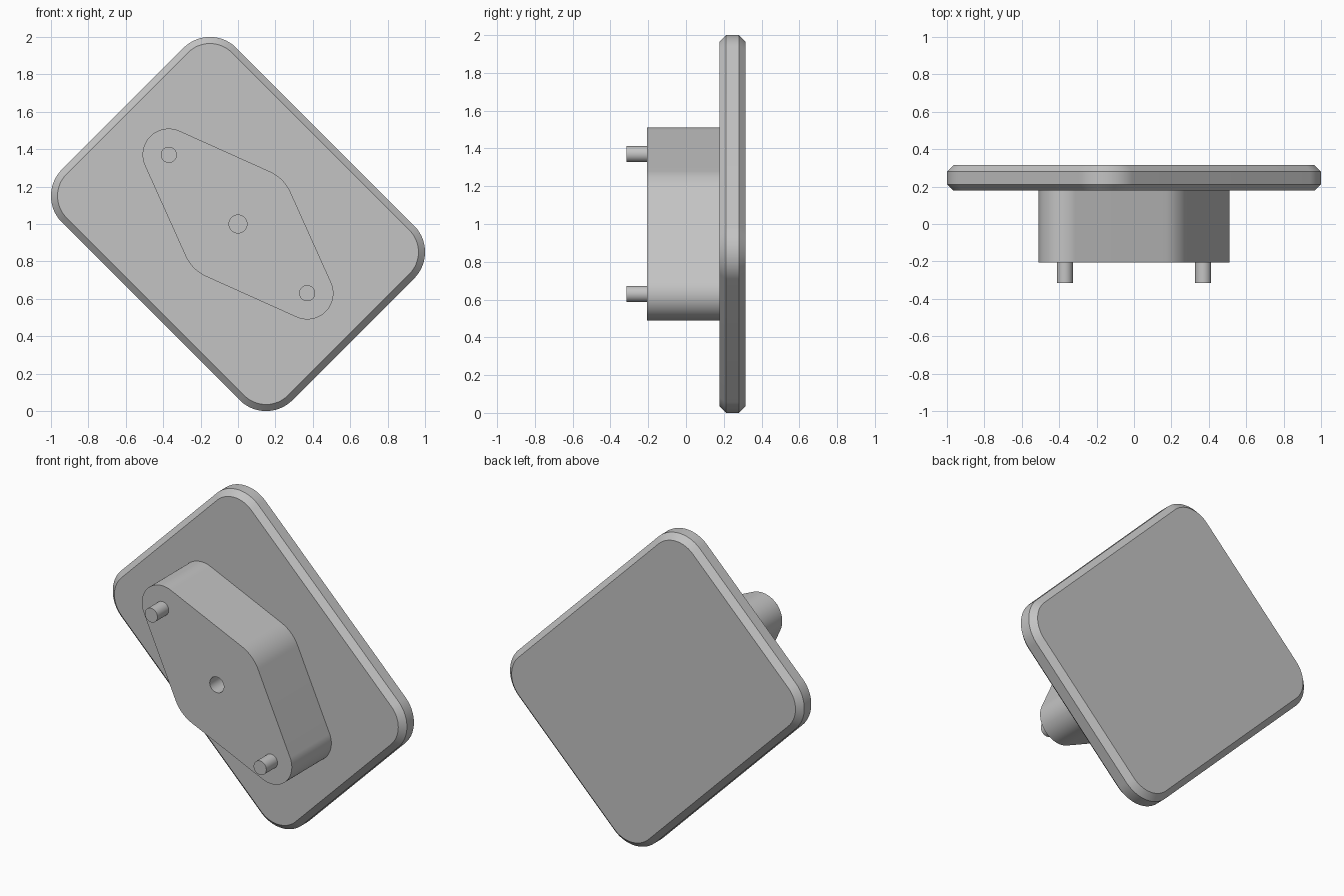
import bpy, bmesh
from math import cos, sin, radians

cube = bpy.data.objects.get("Cube")
if cube:
    bpy.data.objects.remove(cube, do_unlink=True)

CENTRE_Z = 1.0

grey = bpy.data.materials.new("plain grey")
grey.use_nodes = True
colour = (0.55, 0.55, 0.55, 1)
grey.diffuse_color = colour
grey.node_tree.nodes["Principled BSDF"].inputs["Base Color"].default_value = colour


def outline(arcs, inset=0.0, step=3.0):
    """Chain of arcs (x, z, radius, start, end) joined by straight edges."""
    points = []
    for x, z, radius, start, end in arcs:
        n = max(2, round((end - start) / step))
        for i in range(n + 1):
            a = radians(start + (end - start) * i / n)
            points.append((x + (radius - inset) * cos(a), z + (radius - inset) * sin(a)))
    return points


def loft(name, arcs, layers):
    """Solid through (y, inset) layers of one outline."""
    bm = bmesh.new()
    rings = [[bm.verts.new((x, y, CENTRE_Z + z)) for x, z in outline(arcs, inset)]
             for y, inset in layers]
    n = len(rings[0])
    for a, b in zip(rings, rings[1:]):
        for i in range(n):
            j = (i + 1) % n
            bm.faces.new((a[i], a[j], b[j], b[i]))
    bm.faces.new(rings[0])
    bm.faces.new(rings[-1])
    bmesh.ops.recalc_face_normals(bm, faces=bm.faces)
    mesh = bpy.data.meshes.new(name)
    bm.to_mesh(mesh)
    bm.free()
    mesh.materials.append(grey)
    obj = bpy.data.objects.new(name, mesh)
    bpy.context.collection.objects.link(obj)
    return obj


def activate(obj):
    bpy.ops.object.select_all(action="DESELECT")
    obj.select_set(True)
    bpy.context.view_layer.objects.active = obj


def rod(name, x, z, radius, y0, y1):
    # Two half arcs, with the shared end points left out
    return loft(name, [(x, z, radius, 0, 177), (x, z, radius, 180, 357)],
                [(y0, 0), (y1, 0)])


# Back plate: tilted rounded rectangle, chamfered front and back
plate_arcs = [(0.8, -0.15, 0.2, -45, 45), (-0.15, 0.8, 0.2, 45, 135),
              (-0.8, 0.15, 0.2, 135, 225), (0.15, -0.8, 0.2, 225, 315)]
plate = loft("back_plate", plate_arcs,
             [(0.178, 0.035), (0.212, 0), (0.28, 0), (0.315, 0.035)])

# Mounting boss: rounded rhombus with a centre hole
boss_arcs = [(0.08, 0.08, 0.22, 24, 66), (-0.37, 0.37, 0.14, 66, 204),
             (-0.08, -0.08, 0.22, 204, 246), (0.37, -0.37, 0.14, 246, 384)]
boss = loft("mounting_boss", boss_arcs, [(-0.206, 0), (0.178, 0)])
cutter = rod("hole_cutter", 0, 0, 0.048, -0.3, 0.25)
cutter.hide_render = True
cut = boss.modifiers.new("centre_hole", "BOOLEAN")
cut.operation = "DIFFERENCE"
cut.solver = "EXACT"
cut.object = cutter
activate(boss)
bpy.ops.object.modifier_apply(modifier=cut.name)
bpy.data.objects.remove(cutter, do_unlink=True)

# Locating pins at both ends of the boss
pins = [rod(name, -s * 0.37, s * 0.37, 0.043, -0.315, -0.195)
        for name, s in (("upper_pin", 1), ("lower_pin", -1))]

for obj in [plate, boss] + pins:
    activate(obj)
    bpy.ops.object.shade_smooth_by_angle(angle=radians(30))
